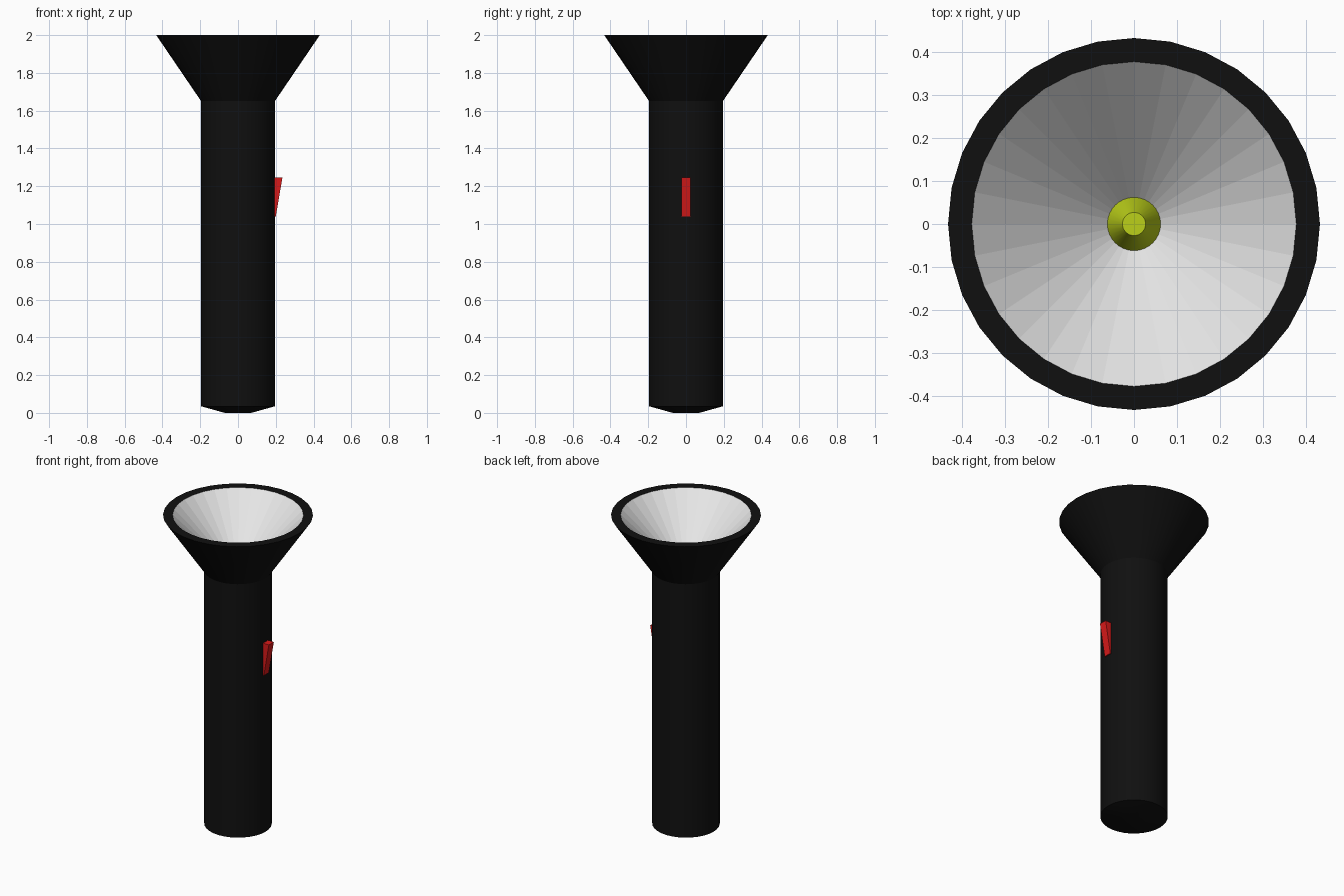
import bpy
import bmesh
from math import cos, sin, pi

cube = bpy.data.objects.get("Cube")
if cube:
    bpy.data.objects.remove(cube, do_unlink=True)


def material(name, rgb, roughness=0.6):
    m = bpy.data.materials.new(name)
    m.use_nodes = True
    m.diffuse_color = (*rgb, 1)
    node = m.node_tree.nodes["Principled BSDF"]
    node.inputs["Base Color"].default_value = (*rgb, 1)
    node.inputs["Roughness"].default_value = roughness
    return m


black = material("black plastic", (0.005, 0.005, 0.005))
silver = material("pale reflector", (0.8, 0.8, 0.8))
yellow = material("yellow bulb", (0.5, 0.63, 0.01))
red = material("red switch", (0.7, 0.01, 0.01))


def finish(name, bm, mat, smooth=None):
    mesh = bpy.data.meshes.new(name)
    bm.to_mesh(mesh)
    bm.free()
    mesh.materials.append(mat)
    obj = bpy.data.objects.new(name, mesh)
    bpy.context.collection.objects.link(obj)
    if smooth:
        bpy.ops.object.select_all(action="DESELECT")
        obj.select_set(True)
        bpy.context.view_layer.objects.active = obj
        bpy.ops.object.shade_smooth_by_angle(angle=smooth)
    return obj


def lathe(name, profile, mat, sides=32, cap_start=False, cap_end=False, smooth=None):
    """Revolve (radius, z) points; going up the outside gives outward normals."""
    bm = bmesh.new()
    rings = [[bm.verts.new((r * cos(2 * pi * i / sides), r * sin(2 * pi * i / sides), z))
              for i in range(sides)] for r, z in profile]
    for low, high in zip(rings, rings[1:]):
        for i in range(sides):
            j = (i + 1) % sides
            bm.faces.new((low[i], low[j], high[j], high[i]))
    if cap_start:
        bm.faces.new(rings[0][::-1])
    if cap_end:
        bm.faces.new(rings[-1])
    return finish(name, bm, mat, smooth)


# Handle, flared head and flat rim in one shell
lathe("body", [(0.07, 0), (0.195, 0.035), (0.195, 1.65), (0.433, 2), (0.378, 2)],
      black, cap_start=True, smooth=pi / 9)

# Reflector cone inside the head
lathe("reflector", [(0.378, 2), (0.03, 1.65)], silver, cap_end=True)

# Tapered bulb with a flat tip
lathe("bulb", [(0.062, 1.64), (0.062, 1.685), (0.027, 1.78)], yellow,
      cap_start=True, cap_end=True, smooth=pi / 9)

# Wedge-shaped slide switch, thick at the top
bm = bmesh.new()
outline = [(0.18, 1.04), (0.2, 1.04), (0.235, 1.245), (0.18, 1.245)]
side = bm.faces.new([bm.verts.new((x, -0.025, z)) for x, z in outline])
new = bmesh.ops.extrude_face_region(bm, geom=[side])["geom"]
bmesh.ops.translate(bm, vec=(0, 0.05, 0), verts=[g for g in new if isinstance(g, bmesh.types.BMVert)])
bmesh.ops.recalc_face_normals(bm, faces=bm.faces)
finish("switch", bm, red)
